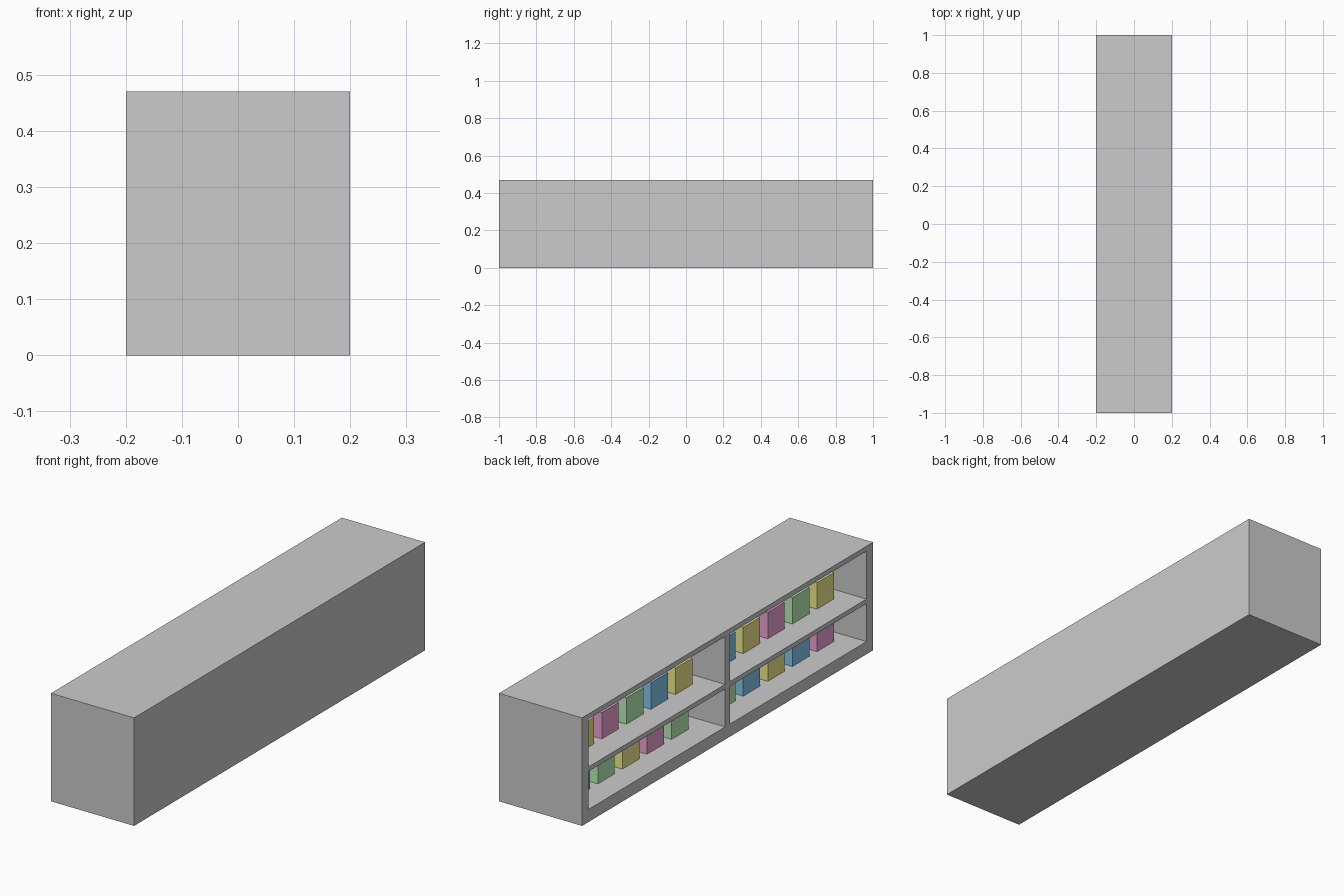
import bpy, bmesh

if "Cube" in bpy.data.objects:
    bpy.data.objects.remove(bpy.data.objects["Cube"])

H = 0.47
BAYS = {"far": 0.486, "near": -0.486}      # bay centres along y
SHELVES = {"lower": 0.055, "upper": 0.24}  # heights of the shelf floors

COLOURS = {
    "yellow": (0.92, 0.86, 0.28, 1),
    "blue": (0.24, 0.60, 0.88, 1),
    "magenta": (0.88, 0.38, 0.68, 1),
    "green": (0.50, 0.88, 0.48, 1),
}
mats = {}
for name, rgba in COLOURS.items():
    mats[name] = bpy.data.materials.new(name)
    mats[name].diffuse_color = rgba


def box(name, lo, hi, mat=None):
    """Axis-aligned box between two corners."""
    me = bpy.data.meshes.new(name)
    bm = bmesh.new()
    bmesh.ops.create_cube(bm, size=1)
    for v in bm.verts:
        v.co = [(a + b) / 2 + c * (b - a) for a, b, c in zip(lo, hi, v.co)]
    bm.to_mesh(me)
    bm.free()
    ob = bpy.data.objects.new(name, me)
    bpy.context.collection.objects.link(ob)
    if mat:
        me.materials.append(mat)
    return ob


# Cabinet body with four compartments cut into the -x side
cabinet = box("cabinet", (-0.2, -1, 0), (0.2, 1, H))
for bay, yc in BAYS.items():
    for shelf, z0, z1 in (("lower", 0.055, 0.22), ("upper", 0.24, 0.448)):
        cut = box(f"{bay}_{shelf}_cutter", (-0.3, yc - 0.469, z0), (0.18, yc + 0.469, z1))
        cut.hide_render = True
        cut.hide_viewport = True
        mod = cabinet.modifiers.new(cut.name, "BOOLEAN")
        mod.operation = "DIFFERENCE"
        mod.solver = "EXACT"
        mod.object = cut

# Coloured storage boxes, listed from +y to -y in each compartment
ROWS = {
    ("far", "upper"): (0.0, "yellow magenta green blue yellow"),
    ("far", "lower"): (0.027, "blue green yellow magenta green"),
    ("near", "upper"): (0.0, "blue yellow magenta green yellow"),
    ("near", "lower"): (0.0, "green blue yellow blue magenta"),
}
for (bay, shelf), (shift, colours) in ROWS.items():
    for i, colour in enumerate(colours.split()):
        y = BAYS[bay] + shift + (2 - i) * 0.169
        z = SHELVES[shelf]
        box(f"{bay}_{shelf}_storage_box_{i + 1}",
            (-0.094, y - 0.058, z), (0.075, y + 0.058, z + 0.115), mats[colour])

for m in bpy.data.materials:
    if m.users and not m.is_grease_pencil:
        m.use_nodes = True
        m.node_tree.nodes["Principled BSDF"].inputs["Base Color"].default_value = m.diffuse_color
